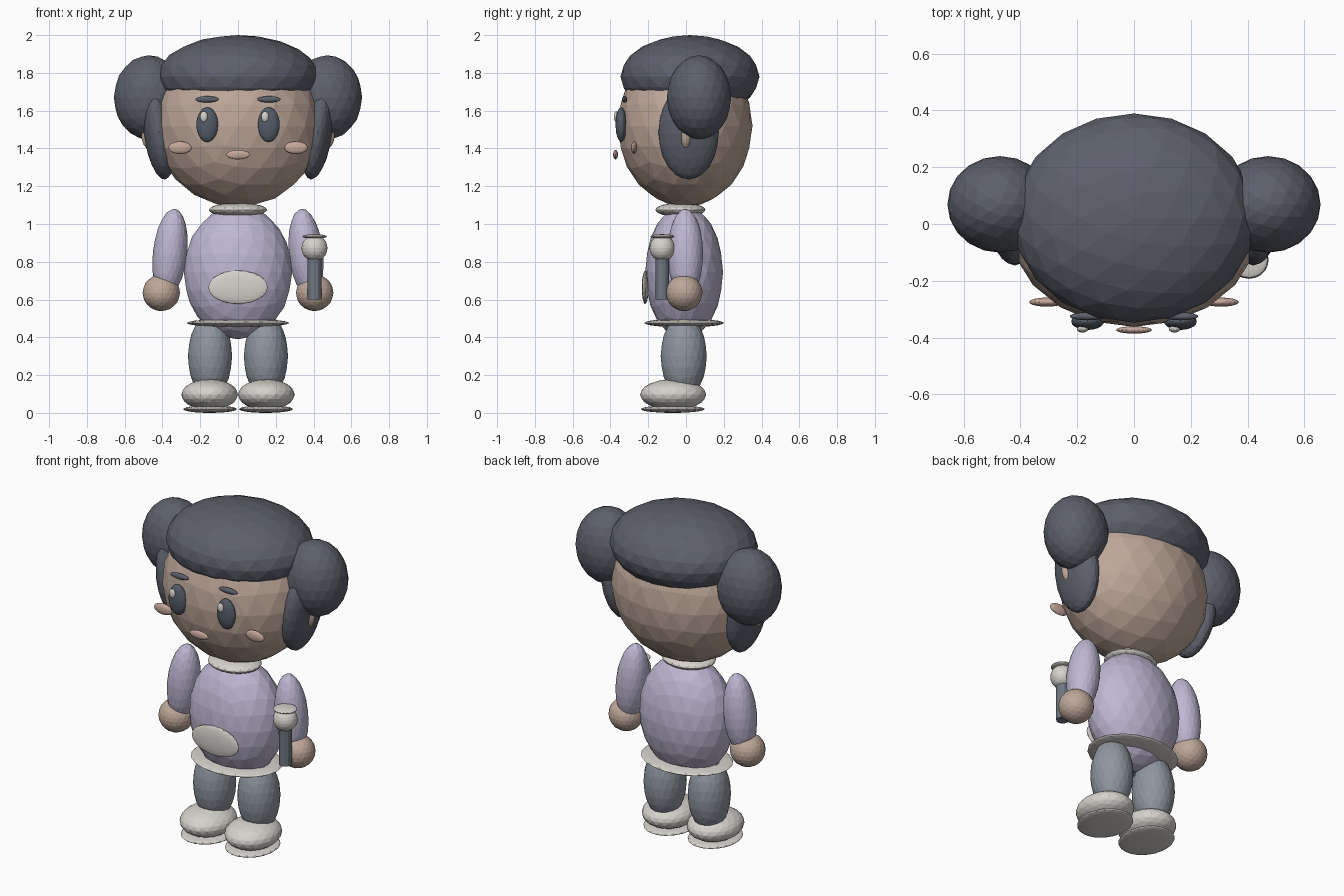
import bpy
import math

if "Cube" in bpy.data.objects:
    bpy.data.objects.remove(bpy.data.objects["Cube"])


def srgb(r, g, b):
    f = lambda c: (c / 255 / 12.92) if c < 11 else ((c / 255 + 0.055) / 1.055) ** 2.4
    return (f(r), f(g), f(b), 1.0)


def material(name, rgb):
    m = bpy.data.materials.new(name)
    m.diffuse_color = srgb(*rgb)
    m.use_nodes = True
    m.node_tree.nodes["Principled BSDF"].inputs["Base Color"].default_value = m.diffuse_color
    return m


HAIR = material("charcoal hair", (92, 96, 107))
SKIN = material("warm skin", (190, 167, 153))
SHIRT = material("lavender shirt", (190, 183, 210))
TROUSERS = material("slate trousers", (142, 150, 159))
CREAM = material("cream trim", (214, 210, 204))
EYE = material("dark eye", (84, 92, 104))
BLUSH = material("blush", (198, 168, 155))
HANDLE = material("steel grey handle", (112, 119, 130))


def blob(name, mat, centre, radii, tilt=0.0):
    """Flat-faced ellipsoid; tilt turns it about the front axis (degrees)."""
    bpy.ops.mesh.primitive_ico_sphere_add(
        subdivisions=3, radius=1, location=centre,
        rotation=(0, math.radians(tilt), 0))
    ob = bpy.context.object
    ob.name = name
    ob.scale = radii
    ob.data.materials.append(mat)
    return ob


def pair(name, mat, centre, radii, tilt=0.0):
    """The same ellipsoid on both sides of the body."""
    x, y, z = centre
    blob(name + "_left", mat, (-x, y, z), radii, -tilt)
    blob(name + "_right", mat, (x, y, z), radii, tilt)


# Head and hair
blob("head", SKIN, (0, -0.005, 1.52), (0.44, 0.357, 0.43))
blob("hair_cap", HAIR, (0, 0.021, 1.78), (0.427, 0.368, 0.22))
pair("side_hair", HAIR, (0.42, 0.014, 1.485), (0.08, 0.16, 0.252), 8)
pair("hair_bun", HAIR, (0.472, 0.069, 1.67), (0.185, 0.17, 0.223))
pair("ear", SKIN, (0.455, 0.0, 1.47), (0.057, 0.035, 0.08))

# Face
pair("eye", EYE, (0.163, -0.343, 1.526), (0.058, 0.03, 0.092))
for side, x in (("left", -0.181), ("right", 0.143)):
    blob("eye_highlight_" + side, CREAM, (x, -0.37, 1.568), (0.02, 0.012, 0.028))
pair("eyebrow", HAIR, (0.164, -0.325, 1.66), (0.062, 0.014, 0.017))
pair("cheek", BLUSH, (0.307, -0.275, 1.404), (0.062, 0.016, 0.033))
blob("mouth", BLUSH, (0, -0.373, 1.367), (0.063, 0.013, 0.025))

# Torso
blob("body", SHIRT, (0, -0.01, 0.745), (0.287, 0.206, 0.355))
blob("collar", CREAM, (0, -0.03, 1.075), (0.155, 0.133, 0.037))
blob("belly_pocket", CREAM, (0, -0.216, 0.665), (0.158, 0.018, 0.089))
blob("hem", CREAM, (0, -0.01, 0.476), (0.272, 0.212, 0.023))

# Arms and hands
pair("arm", SHIRT, (0.36, -0.003, 0.845), (0.091, 0.094, 0.237), -6)
pair("hand", SKIN, (0.406, -0.01, 0.636), (0.099, 0.097, 0.097))

# Legs and shoes
pair("leg", TROUSERS, (0.148, -0.012, 0.30), (0.117, 0.122, 0.22))
pair("shoe", CREAM, (0.15, -0.068, 0.097), (0.15, 0.175, 0.082))
pair("sole", CREAM, (0.148, -0.07, 0.02), (0.143, 0.17, 0.02))

# Held microphone
bpy.ops.mesh.primitive_cylinder_add(
    vertices=12, radius=0.036, depth=0.25, location=(0.405, -0.126, 0.725))
handle = bpy.context.object
handle.name = "microphone_handle"
handle.data.materials.append(HANDLE)
blob("microphone_head", CREAM, (0.405, -0.126, 0.872), (0.069, 0.067, 0.069))
blob("microphone_cap", CREAM, (0.405, -0.126, 0.934), (0.066, 0.064, 0.012))
